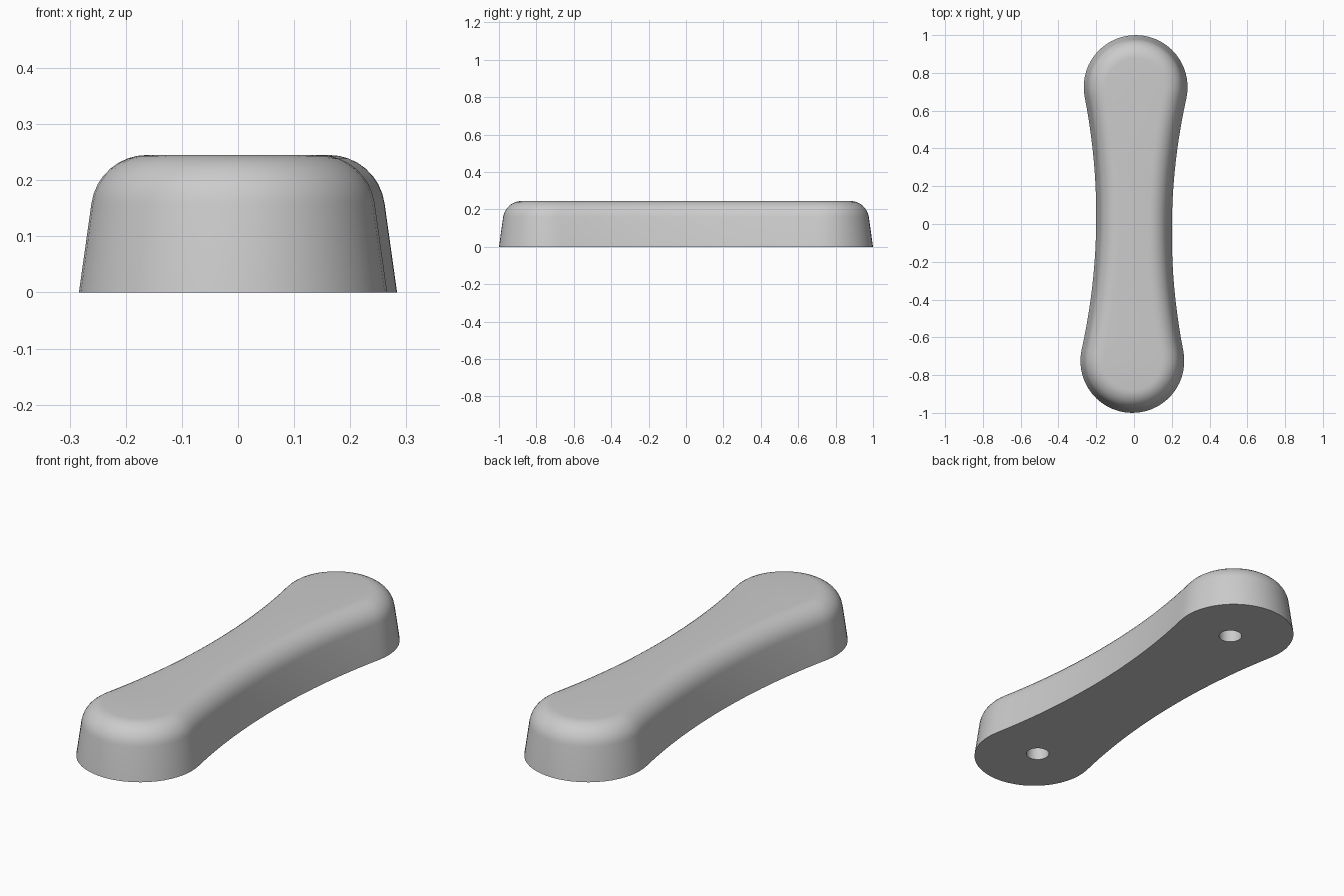
import bpy, bmesh, math
from mathutils import Vector, Matrix

cube = bpy.data.objects.get("Cube")
if cube:
    bpy.data.objects.remove(cube, do_unlink=True)

# Main dimensions
END_R, WAIST, HEIGHT = 0.275, 0.2, 0.245
END_Y = 1.0 - END_R
HOLE_Y, HOLE_R, HOLE_DEPTH = 0.70, 0.052, 0.15
DRAFT, FILLET = math.radians(8), 0.1
TURN = Matrix.Rotation(-0.012, 4, 'Z')

# Radius of the waist arcs that are tangent to both round ends
ARC_R = (END_Y**2 + WAIST**2 - END_R**2) / (2 * (END_R - WAIST))
ARC_X = ARC_R + WAIST
TANGENT = math.atan2(END_Y, ARC_X)


def arc(cx, cy, r, a0, a1, n):
    return [Vector((cx + r * math.cos(a0 + (a1 - a0) * i / n),
                    cy + r * math.sin(a0 + (a1 - a0) * i / n))) for i in range(n)]


def outline(inset):
    """Bone-shaped loop, moved inwards by inset."""
    r, waist_r = END_R - inset, ARC_R + inset
    half = arc(0, END_Y, r, -TANGENT, math.pi + TANGENT, 28)
    half += arc(-ARC_X, 0, waist_r, TANGENT, -TANGENT, 20)
    return half + [-p for p in half]


def wall_profile():
    """Inset and height pairs: drafted wall, then rounded top edge."""
    z_mid = HEIGHT - FILLET
    top_inset = HEIGHT * math.tan(DRAFT) + FILLET * math.tan((math.pi / 2 - DRAFT) / 2)
    steps = 8
    profile = [(0, 0)]
    for i in range(steps + 1):
        a = DRAFT + (math.pi / 2 - DRAFT) * i / steps
        profile.append((top_inset - FILLET * math.cos(a), z_mid + FILLET * math.sin(a)))
    return profile


def make_object(name, bm):
    bmesh.ops.recalc_face_normals(bm, faces=bm.faces)
    bm.transform(TURN)
    mesh = bpy.data.meshes.new(name)
    bm.to_mesh(mesh)
    bm.free()
    obj = bpy.data.objects.new(name, mesh)
    bpy.context.collection.objects.link(obj)
    return obj


# Handle body
bm = bmesh.new()
rings = [[bm.verts.new((p.x, p.y, z)) for p in outline(d)] for d, z in wall_profile()]
for low, high in zip(rings, rings[1:]):
    for i in range(len(low)):
        j = (i + 1) % len(low)
        bm.faces.new((low[i], low[j], high[j], high[i]))
bm.faces.new(rings[0])
bm.faces.new(rings[-1])
handle = make_object("handle", bm)

grey = bpy.data.materials.new("plain_grey")
grey.use_nodes = True
colour = (0.6, 0.6, 0.6, 1)
grey.diffuse_color = colour
grey.node_tree.nodes["Principled BSDF"].inputs["Base Color"].default_value = colour
handle.data.materials.append(grey)

# Blind screw holes in the underside
bm = bmesh.new()
for side in (-1, 1):
    bmesh.ops.create_cone(bm, cap_ends=True, segments=32, radius1=HOLE_R, radius2=HOLE_R,
                          depth=2 * HOLE_DEPTH,
                          matrix=Matrix.Translation((0, side * HOLE_Y, 0)))
cutter = make_object("screw_hole_cutter", bm)
cutter.data.materials.append(grey)
cutter.hide_render = True

cut = handle.modifiers.new("screw_holes", 'BOOLEAN')
cut.operation = 'DIFFERENCE'
cut.solver = 'EXACT'
cut.object = cutter
bpy.ops.object.select_all(action='DESELECT')
handle.select_set(True)
bpy.context.view_layer.objects.active = handle
bpy.ops.object.modifier_apply(modifier=cut.name)
bpy.data.objects.remove(cutter, do_unlink=True)
bpy.ops.object.shade_smooth_by_angle(angle=math.radians(30))
